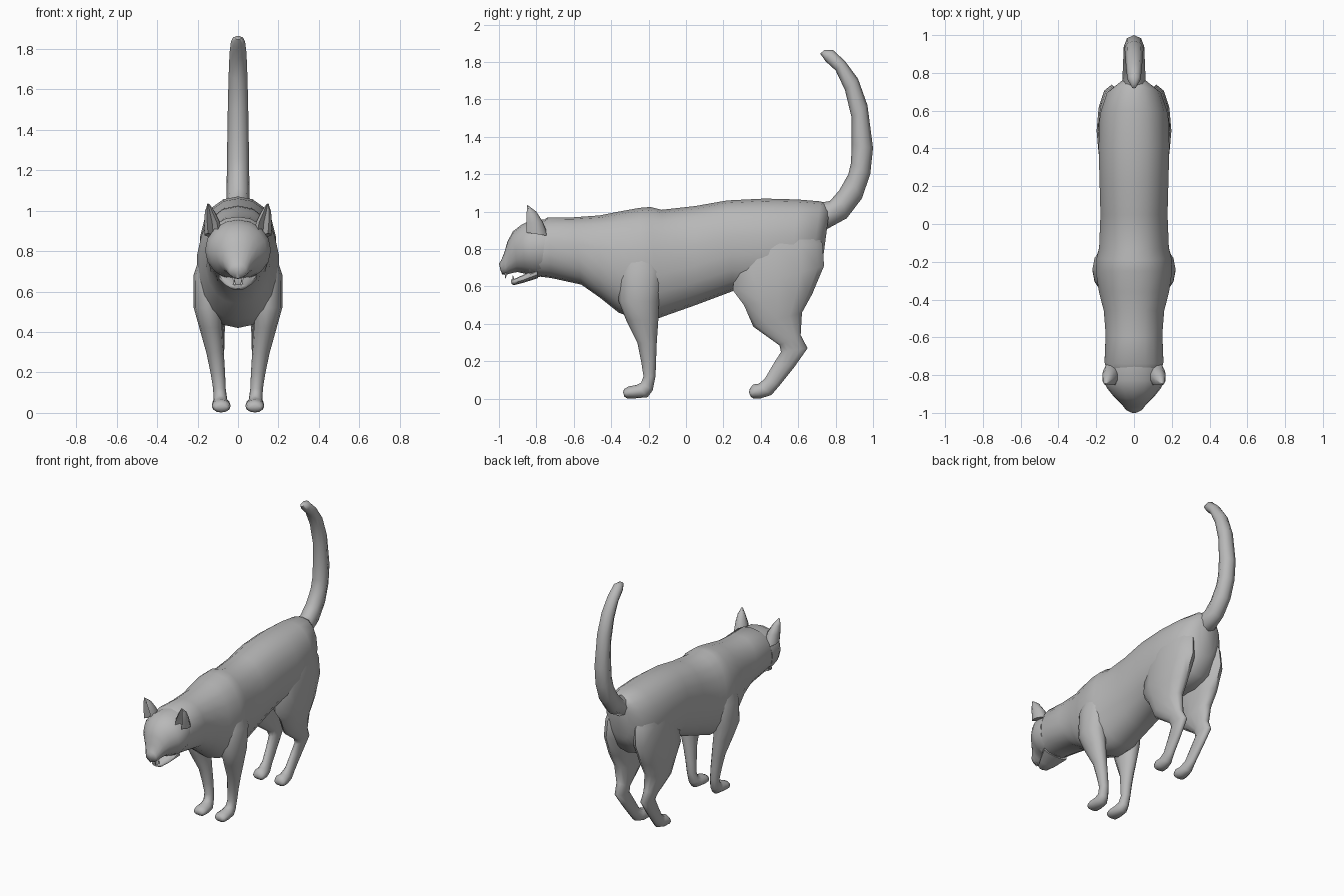
import bpy, bmesh, math


def material(name, v):
    m = bpy.data.materials.new(name)
    m.diffuse_color = (v, v, v, 1)
    return m


FUR = material("grey_fur", 0.48)
PALE = material("pale_grey", 0.62)


def finish(ob, mat, mirror=False, angle=60):
    ob.data.materials.append(mat)
    bpy.ops.object.select_all(action='DESELECT')
    ob.select_set(True)
    bpy.context.view_layer.objects.active = ob
    if mirror:
        mod = ob.modifiers.new("mirror", 'MIRROR')
        mod.use_mirror_merge = False
        bpy.ops.object.modifier_apply(modifier=mod.name)
    bpy.ops.object.shade_smooth_by_angle(angle=math.radians(angle))


def loft(name, rings, n=12, mirror=False, power=1.0, dent=0.0, mat=FUR):
    """Each ring: side-view edge points (y1, z1), (y2, z2), x centre, half width."""
    bm = bmesh.new()
    loops = []
    for y1, z1, y2, z2, cx, w in rings:
        loop = []
        for k in range(n):
            a = 2 * math.pi * k / n
            c, s = math.cos(a), math.sin(a)
            c = math.copysign(abs(c) ** power, c)
            s = math.copysign(abs(s) ** power, s)
            if k == 0:
                c -= dent
            loop.append(bm.verts.new((cx + w * s,
                                      (y1 + y2) / 2 + (y1 - y2) / 2 * c,
                                      (z1 + z2) / 2 + (z1 - z2) / 2 * c)))
        loops.append(loop)
    for a, b in zip(loops, loops[1:]):
        for k in range(n):
            j = (k + 1) % n
            bm.faces.new((a[k], a[j], b[j], b[k]))
    bm.faces.new(loops[0])
    bm.faces.new(loops[-1])
    bmesh.ops.recalc_face_normals(bm, faces=bm.faces)
    me = bpy.data.meshes.new(name)
    bm.to_mesh(me)
    bm.free()
    ob = bpy.data.objects.new(name, me)
    bpy.context.collection.objects.link(ob)
    finish(ob, mat, mirror)
    return ob


# neck, trunk and rump
loft("body", [
    (-.84, .90, -.84, .66, 0, .13), (-.74, .97, -.72, .645, 0, .158),
    (-.60, .97, -.56, .61, 0, .152), (-.46, .98, -.46, .54, 0, .162),
    (-.36, 1.0, -.36, .46, 0, .188), (-.25, 1.02, -.25, .42, 0, .205),
    (-.19, 1.025, -.16, .425, 0, .20), (-.13, 1.01, -.12, .44, 0, .187),
    (.05, 1.03, .05, .50, 0, .18), (.22, 1.06, .25, .575, 0, .185),
    (.42, 1.07, .40, .57, 0, .19), (.60, 1.065, .55, .57, 0, .183),
    (.72, 1.055, .66, .61, 0, .145), (.77, 1.03, .73, .73, 0, .07),
], n=18, power=.9)

# raised tail
loft("tail", [
    (.70, 1.045, .70, .92, 0, .06), (.77, 1.057, .75, .905, 0, .062),
    (.82, 1.115, .86, .965, 0, .058), (.868, 1.2, .94, 1.07, 0, .056),
    (.882, 1.26, .985, 1.2, 0, .055), (.886, 1.36, 1.0, 1.34, 0, .053),
    (.886, 1.5, .97, 1.57, 0, .05), (.85, 1.65, .92, 1.71, 0, .046),
    (.80, 1.755, .85, 1.805, 0, .042), (.745, 1.805, .785, 1.865, 0, .035),
    (.718, 1.845, .74, 1.865, 0, .014),
], n=8)

# front legs with paws
loft("front_leg", [
    (-.32, .82, -.16, .82, .13, .045), (-.36, .68, -.12, .68, .137, .083),
    (-.36, .52, -.145, .52, .145, .074), (-.32, .42, -.148, .42, .133, .058),
    (-.26, .30, -.157, .29, .113, .043), (-.24, .2, -.16, .2, .1, .036),
    (-.227, .12, -.163, .12, .092, .031), (-.24, .085, -.178, .045, .087, .034),
    (-.265, .073, -.205, .008, .084, .042), (-.305, .066, -.27, .002, .083, .047),
    (-.33, .053, -.315, .002, .083, .042), (-.337, .035, -.33, .012, .083, .028),
], mirror=True)

# hind legs with paws
loft("hind_leg", [
    (.34, .92, .66, .93, .11, .05), (.27, .78, .73, .83, .11, .08),
    (.25, .58, .738, .71, .118, .08), (.31, .50, .675, .56, .123, .07),
    (.36, .385, .62, .46, .12, .055), (.50, .285, .613, .34, .108, .04),
    (.508, .25, .65, .27, .102, .032), (.47, .19, .58, .17, .096, .028),
    (.42, .105, .50, .07, .09, .029), (.385, .078, .457, .02, .086, .038),
    (.36, .077, .40, .002, .084, .046), (.342, .055, .36, .002, .084, .042),
    (.336, .035, .345, .012, .084, .028),
], mirror=True)

# skull and muzzle
loft("head", [
    (-.74, .96, -.78, .65, 0, .155), (-.83, .955, -.82, .655, 0, .163),
    (-.88, .93, -.86, .668, 0, .142), (-.925, .895, -.90, .677, 0, .108),
    (-.955, .84, -.93, .672, 0, .077), (-.97, .785, -.962, .662, 0, .056),
    (-.988, .74, -.983, .665, 0, .042), (-1.0, .722, -.993, .69, 0, .018),
], n=16)

# open lower jaw
loft("lower_jaw", [
    (-.80, .70, -.79, .645, 0, .10), (-.87, .662, -.875, .618, 0, .066),
    (-.915, .642, -.92, .607, 0, .043), (-.935, .636, -.934, .614, 0, .022),
], n=10)

# pointed ears with a hollow front
loft("ear", [
    (-.865, .89, -.735, .87, .122, .045), (-.862, .94, -.765, .945, .128, .041),
    (-.858, .985, -.80, 1.0, .139, .026), (-.85, 1.036, -.84, 1.03, .147, .005),
], n=10, mirror=True, dent=.9)

# teeth
loft("upper_fang", [
    (-.972, .68, -.955, .68, .022, .009), (-.966, .643, -.963, .643, .021, .002),
], n=6, mirror=True, mat=PALE)
loft("lower_fang", [
    (-.93, .628, -.915, .628, .018, .008), (-.927, .658, -.924, .658, .018, .002),
], n=6, mirror=True, mat=PALE)

# eyes
bpy.ops.mesh.primitive_uv_sphere_add(segments=14, ring_count=8, radius=.021,
                                     location=(.068, -.921, .785))
eye = bpy.context.object
eye.name = "eye"
bpy.ops.object.transform_apply(location=True, rotation=True, scale=True)
finish(eye, PALE, mirror=True)
